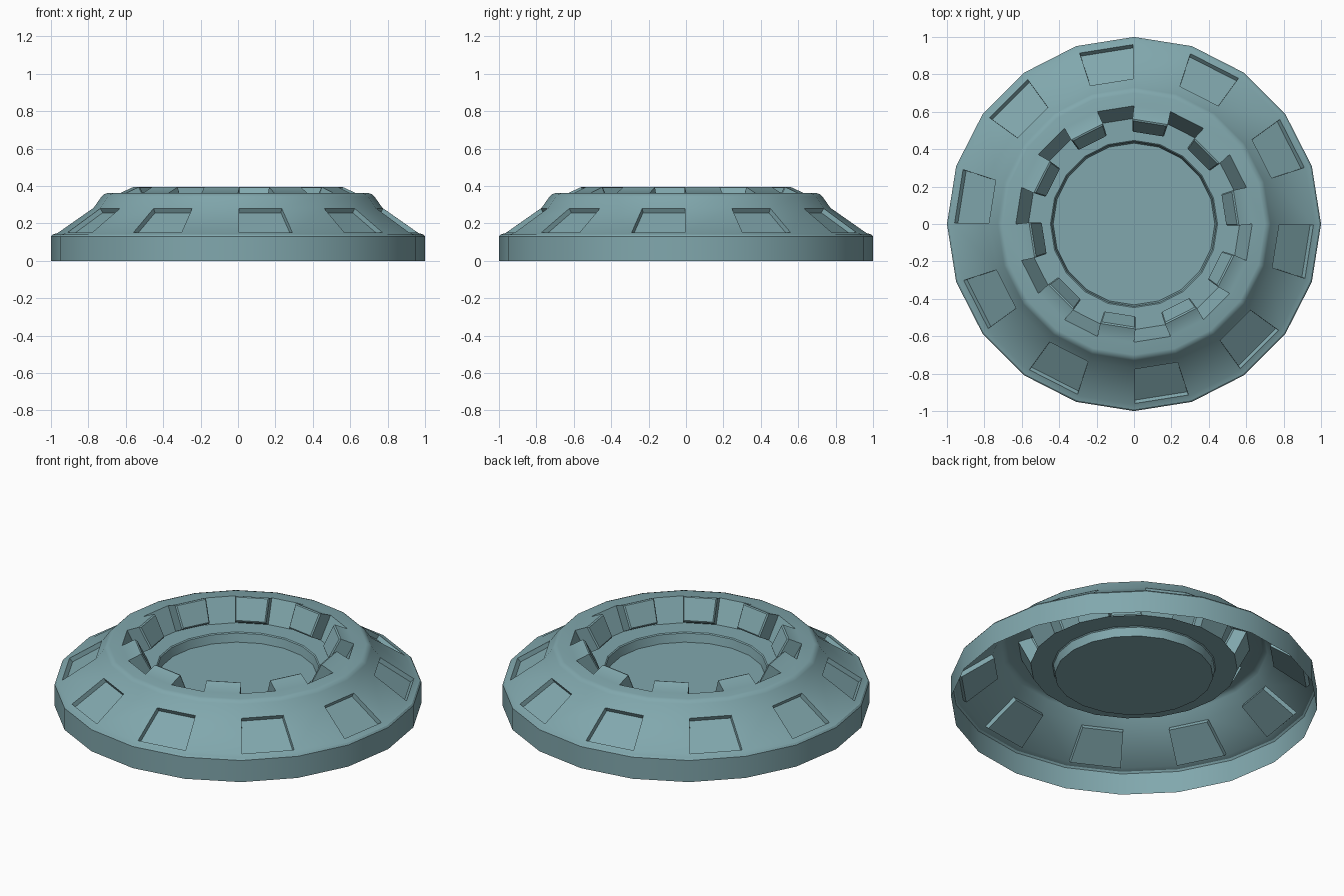
import bpy, bmesh, math

if "Cube" in bpy.data.objects:
    bpy.data.objects.remove(bpy.data.objects["Cube"])

N = 20
# Shell profile (radius, height), from the outer foot inwards to the dish floor
profile = [(1.0, 0.0), (1.0, 0.13), (0.992, 0.14), (0.965, 0.148),
           (0.772, 0.283), (0.73, 0.343), (0.718, 0.355), (0.70, 0.361),
           (0.632, 0.361), (0.565, 0.23), (0.447, 0.23), (0.441, 0.225),
           (0.432, 0.175)]
WINDOW_BAND, BLOCK_BAND = 3, 8

bm = bmesh.new()

# Revolved 20-sided open shell
rings = [[bm.verts.new((r * math.cos(2 * math.pi * k / N),
                        r * math.sin(2 * math.pi * k / N), z))
          for k in range(N)] for r, z in profile]
windows, blocks = [], []
for i in range(len(rings) - 1):
    for k in range(N):
        j = (k + 1) % N
        f = bm.faces.new((rings[i][k], rings[i][j], rings[i + 1][j], rings[i + 1][k]))
        if i == WINDOW_BAND and k % 2 == 1:
            windows.append(f)
        if i == BLOCK_BAND and k % 2 == 0:
            blocks.append(f)

# Dish floor
bm.faces.new(rings[-1])
bm.normal_update()


def step(faces, thickness, depth):
    bmesh.ops.inset_individual(bm, faces=faces, thickness=thickness,
                               depth=depth, use_even_offset=True)
    bm.normal_update()


# Sunken panels around the outer slope
step(windows, 0.006, 0.0)
step(windows, 0.003, -0.026)

# Raised blocks around the inner wall, with softened edges
step(blocks, 0.003, 0.078)
step(blocks, 0.007, 0.007)

mesh = bpy.data.meshes.new("ring_base")
bm.to_mesh(mesh)
bm.free()
ring = bpy.data.objects.new("ring_base", mesh)
bpy.context.collection.objects.link(ring)

mat = bpy.data.materials.new("teal")
mat.diffuse_color = (0.22, 0.39, 0.42, 1.0)
mat.use_nodes = True
mat.node_tree.nodes["Principled BSDF"].inputs["Base Color"].default_value = mat.diffuse_color
mesh.materials.append(mat)

bpy.context.view_layer.objects.active = ring
ring.select_set(True)
bpy.ops.object.shade_smooth_by_angle(angle=math.radians(30))
